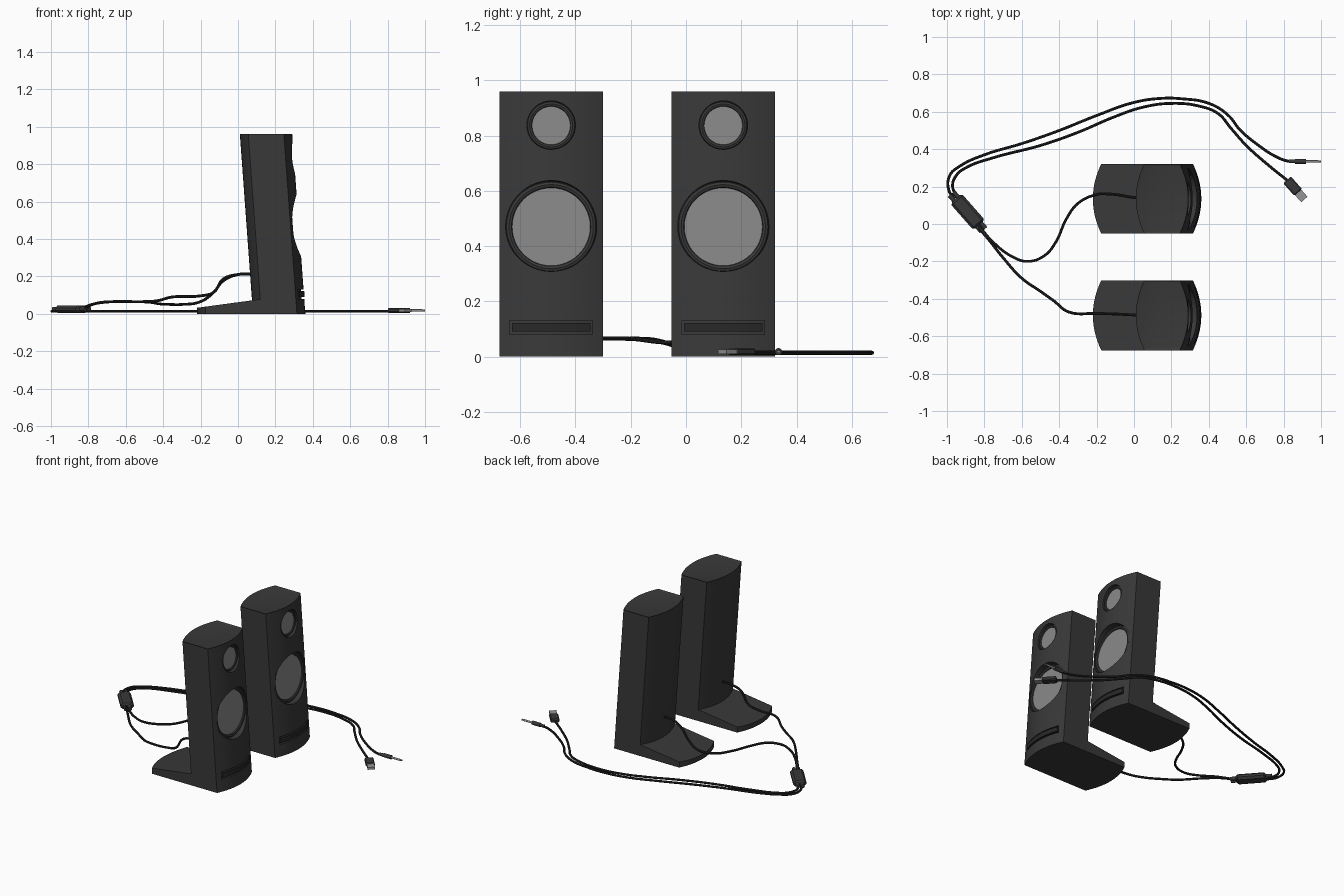
import bpy, bmesh, math
from mathutils import Vector, Matrix

if "Cube" in bpy.data.objects:
    bpy.data.objects.remove(bpy.data.objects["Cube"])

W, SAG, LEAN = 0.187, 0.045, 0.073   # half width, bow of the front/back, backward lean


def material(name, v):
    m = bpy.data.materials.new(name)
    m.diffuse_color = (v, v, v, 1)
    m.use_nodes = True
    m.node_tree.nodes["Principled BSDF"].inputs["Base Color"].default_value = m.diffuse_color
    return m


BLACK = material("black_plastic", 0.04)
TRIM = material("dark_trim", 0.02)
CONE = material("grey_cone", 0.25)
METAL = material("metal", 0.3)


def finish(ob, mat):
    ob.data.materials.clear()
    ob.data.materials.append(mat)
    bpy.ops.object.select_all(action='DESELECT')
    ob.select_set(True)
    bpy.context.view_layer.objects.active = ob
    bpy.ops.object.shade_smooth_by_angle(angle=math.radians(30))
    return ob


def prism(name, pts, zb, zt, mat, lean=0.0, y0=0.0, lip=False):
    """Extrude an xy outline from zb to zt(x), leaning towards -x."""
    bm = bmesh.new()
    rings = []
    for f in (lambda x: zb, zt):
        rings.append([bm.verts.new((x - lean * f(x), y + y0, f(x))) for x, y in pts])
    bm.faces.new(rings[0])
    top = bm.faces.new(rings[1])
    n = len(pts)
    for i in range(n):
        j = (i + 1) % n
        bm.faces.new((rings[0][i], rings[0][j], rings[1][j], rings[1][i]))
    bmesh.ops.recalc_face_normals(bm, faces=bm.faces)
    if lip:
        bmesh.ops.inset_region(bm, faces=[top], thickness=0.01)
        bmesh.ops.translate(bm, verts=top.verts, vec=(0, 0, -0.005))
    me = bpy.data.meshes.new(name)
    bm.to_mesh(me)
    bm.free()
    ob = bpy.data.objects.new(name, me)
    bpy.context.collection.objects.link(ob)
    return finish(ob, mat)


def bow(x, hw, sign, n=16):
    """Bowed edge from y=-hw to y=hw; sign -1 bows to +x, +1 bows to -x."""
    ys = [hw * (2 * i / n - 1) for i in range(n + 1)]
    return [(x + sign * SAG * (y / W) ** 2, y) for y in ys]


def cyl(name, p, axis, r, depth, mat, verts=48):
    bpy.ops.mesh.primitive_cylinder_add(vertices=verts, radius=r, depth=depth, location=p)
    ob = bpy.context.object
    ob.name = name
    ob.rotation_euler = Vector(axis).to_track_quat('Z', 'Y').to_euler()
    return finish(ob, mat)


def cut(ob, cutter):
    m = ob.modifiers.new("cut", 'BOOLEAN')
    m.operation, m.solver, m.object = 'DIFFERENCE', 'EXACT', cutter
    bpy.context.view_layer.objects.active = ob
    bpy.ops.object.modifier_apply(modifier=m.name)
    bpy.data.objects.remove(cutter)


def box(name, p, size, angle, mat, bevel=0.0):
    bpy.ops.mesh.primitive_cube_add(size=1, location=p, rotation=(0, 0, angle))
    ob = bpy.context.object
    ob.name = name
    ob.data.transform(Matrix.Diagonal((*size, 1)))
    if bevel:
        m = ob.modifiers.new("bevel", 'BEVEL')
        m.width, m.segments = bevel, 1
        bpy.ops.object.modifier_apply(modifier=m.name)
    return finish(ob, mat)


def cable(name, pts, r=0.0075):
    cu = bpy.data.curves.new(name, 'CURVE')
    cu.dimensions, cu.bevel_depth, cu.bevel_resolution = '3D', r, 2
    cu.resolution_u, cu.use_fill_caps = 6, True
    sp = cu.splines.new('BEZIER')
    sp.bezier_points.add(len(pts) - 1)
    for b, p in zip(sp.bezier_points, pts):
        b.co = p
        b.handle_left_type = b.handle_right_type = 'AUTO'
    ob = bpy.data.objects.new(name, cu)
    bpy.context.collection.objects.link(ob)
    bpy.ops.object.select_all(action='DESELECT')
    ob.select_set(True)
    bpy.context.view_layer.objects.active = ob
    bpy.ops.object.convert(target='MESH')
    finish(bpy.context.object, TRIM)


normal = Vector((1, 0, LEAN)).normalized()


def speaker(tag, y0):
    # leaning cabinet with bowed front and back
    outline = bow(0.36, W, -1) + bow(0.08, W, 1)[::-1]
    body = prism(tag + "_cabinet", outline, 0, lambda x: 0.96, BLACK, LEAN, y0, True)
    # wedge foot behind the cabinet
    foot = bow(0.085, W, 1) + bow(-0.22, W, 1)[::-1]
    prism(tag + "_foot", foot, 0, lambda x: 0.032 + 0.135 * (x + 0.22), BLACK, 0, y0)
    # recessed drivers: (name, height, hole radius, cone radius, depth)
    for part, z, R, r, d in (("woofer", 0.473, 0.165, 0.14, 0.042),
                             ("tweeter", 0.838, 0.088, 0.068, 0.022)):
        face = Vector((0.36 - LEAN * z, y0, z))
        floor = face - normal * (d + 0.006)
        cut(body, cyl("cutter", floor + normal * 0.1, normal, R, 0.2, BLACK, 64))
        cyl(f"{tag}_{part}_cone", face - normal * (d + 0.004), normal, r + 0.004, 0.008, CONE)
        bpy.ops.mesh.primitive_torus_add(
            major_segments=48, minor_segments=8, major_radius=(R + r) / 2,
            minor_radius=(R - r) / 2, location=face - normal * (d + 0.003),
            rotation=normal.to_track_quat('Z', 'Y').to_euler())
        ring = bpy.context.object
        ring.name = f"{tag}_{part}_ring"
        finish(ring, BLACK)
    # slot with a curved bar
    slot = bow(0.42, 0.15, -1) + bow(0.345, 0.15, -1)[::-1]
    cut(body, prism("cutter", slot, 0.08, lambda x: 0.13, BLACK, LEAN, y0))
    finish(body, BLACK)
    bar = bow(0.363, 0.142, -1) + bow(0.335, 0.142, -1)[::-1]
    prism(tag + "_slot_bar", bar, 0.09, lambda x: 0.122, TRIM, LEAN, y0)


speaker("rear_speaker", 0.135)
speaker("front_speaker", -0.488)

# speaker leads to the inline control
cable("rear_speaker_lead", [
    (0.08, 0.137, 0.212), (0, 0.142, 0.21), (-0.08, 0.155, 0.175), (-0.13, 0.16, 0.115),
    (-0.2, 0.158, 0.065), (-0.3, 0.11, 0.05), (-0.36, 0.03, 0.05), (-0.42, -0.1, 0.053),
    (-0.48, -0.17, 0.062), (-0.57, -0.2, 0.065), (-0.65, -0.175, 0.065),
    (-0.75, -0.1, 0.058), (-0.83, -0.01, 0.027)])
cable("front_speaker_lead", [
    (0.08, -0.488, 0.212), (0, -0.486, 0.21), (-0.08, -0.482, 0.185), (-0.13, -0.48, 0.115),
    (-0.2, -0.478, 0.096), (-0.35, -0.47, 0.09), (-0.43, -0.41, 0.07), (-0.5, -0.36, 0.065),
    (-0.6, -0.29, 0.065), (-0.7, -0.18, 0.063), (-0.78, -0.08, 0.05), (-0.84, -0.01, 0.027)])

# inline control with strain reliefs
ang = math.atan2(-0.75, 0.66)
d = Vector((math.cos(ang), math.sin(ang), 0))
c = Vector((-0.89, 0.065, 0.025))
box("inline_control", c, (0.19, 0.082, 0.04), ang, BLACK, 0.013)
side = Vector((-d.y, d.x, 0))
for i, s in enumerate((-1, 1)):
    for k in (-1, 1):
        cyl(f"strain_relief_{i}_{k + 1}", c + d * s * 0.1 + side * k * 0.014, d, 0.012, 0.06, BLACK, 12)

# audio and power cables
Z = 0.014
outer = [(-0.96, 0.135), (-0.99, 0.18), (-0.985, 0.26), (-0.93, 0.31), (-0.8, 0.37),
         (-0.6, 0.43), (-0.4, 0.5), (-0.2, 0.58), (0, 0.65), (0.15, 0.672), (0.25, 0.67),
         (0.4, 0.645), (0.5, 0.585), (0.57, 0.5), (0.68, 0.41), (0.75, 0.365),
         (0.82, 0.337), (0.86, 0.335)]
inner = [(-0.945, 0.145), (-0.97, 0.2), (-0.95, 0.26), (-0.9, 0.3), (-0.75, 0.355),
         (-0.5, 0.42), (-0.3, 0.49), (-0.1, 0.575), (0.05, 0.625), (0.2, 0.645),
         (0.35, 0.63), (0.45, 0.59), (0.52, 0.51), (0.6, 0.42), (0.7, 0.33), (0.83, 0.225)]
cable("audio_cable", [(x, y, Z) for x, y in outer])
cable("power_cable", [(x, y, Z) for x, y in inner])

# audio jack
for name, x0, x1, r, m in (("jack_relief", 0.83, 0.86, 0.009, BLACK),
                           ("jack_grip", 0.86, 0.92, 0.013, BLACK),
                           ("jack_pin", 0.92, 0.985, 0.0065, METAL),
                           ("jack_tip", 0.985, 1.0, 0.005, METAL)):
    cyl(name, ((x0 + x1) / 2, 0.335, 0.018), (1, 0, 0), r, x1 - x0, m, 16)

# flat power plug
p = Vector((0.815, 0.24, 0.018))
box("plug_grip", p + d * 0.05, (0.09, 0.055, 0.026), ang, BLACK, 0.006)
box("plug_shell", p + d * 0.115, (0.06, 0.045, 0.016), ang, METAL)
